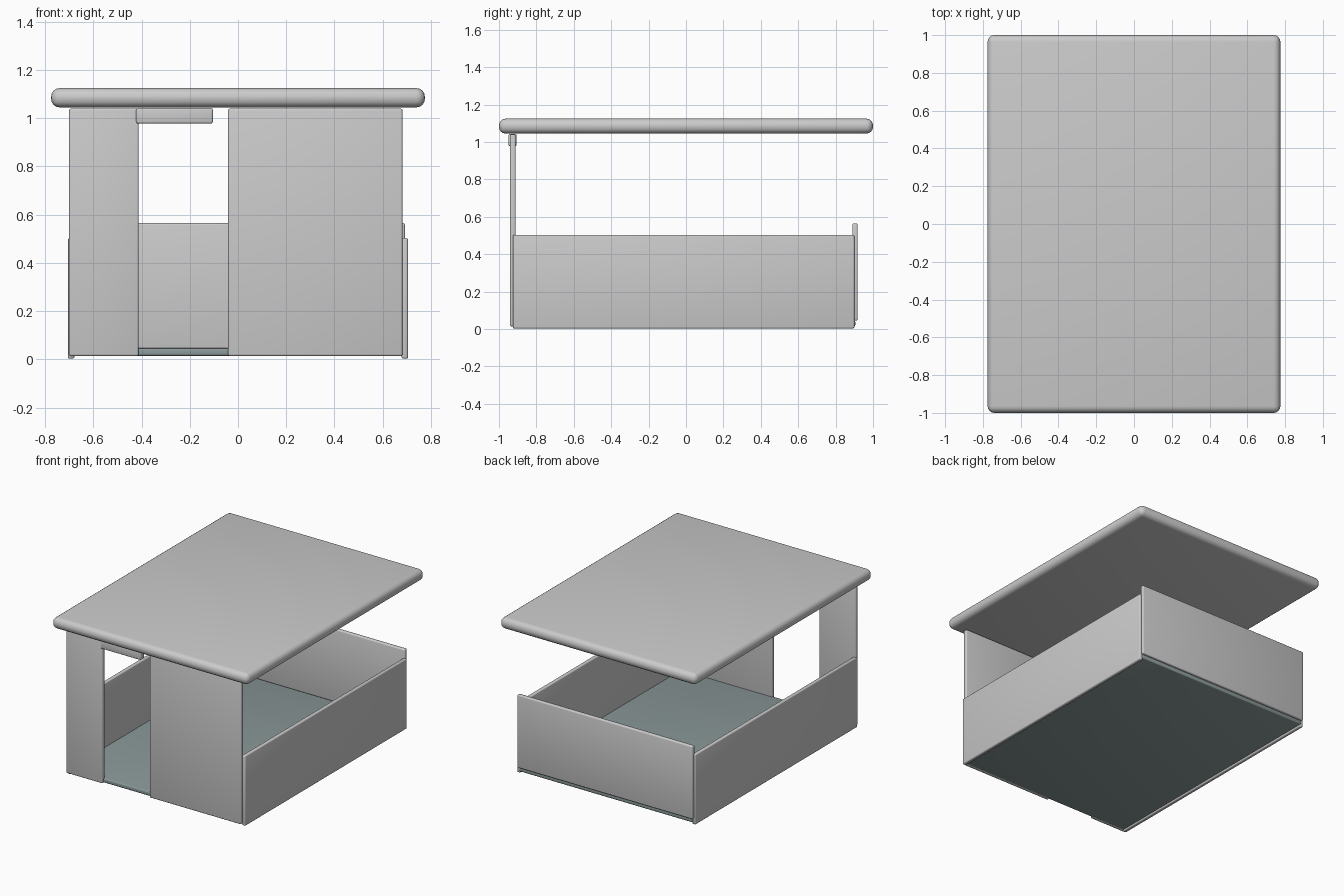
import bpy
import math

if "Cube" in bpy.data.objects:
    bpy.data.objects.remove(bpy.data.objects["Cube"])


def panel(name, x, y, z, radius=0.008, segments=3):
    """Rounded box spanning the given (min, max) ranges."""
    spans = (x, y, z)
    bpy.ops.mesh.primitive_cube_add(size=1, location=[(a + b) / 2 for a, b in spans])
    ob = bpy.context.object
    ob.name = name
    ob.scale = [b - a for a, b in spans]
    bpy.ops.object.transform_apply(location=False, rotation=False, scale=True)
    bevel = ob.modifiers.new("rounded_edges", 'BEVEL')
    bevel.width = radius
    bevel.segments = segments
    bpy.ops.object.modifier_apply(modifier=bevel.name)
    bpy.ops.object.shade_smooth_by_angle(angle=math.radians(40))
    return ob


# Overhanging roof slab with a nearly full-round edge
panel("roof", (-0.775, 0.775), (-1.0, 1.0), (1.045, 1.125), 0.036, 4)

# Floor slab, slightly darker and bluish
floor = panel("floor", (-0.685, 0.685), (-0.925, 0.905), (0.015, 0.046))
mat = bpy.data.materials.new("floor_grey")
mat.diffuse_color = (0.26, 0.32, 0.32, 1)
mat.use_nodes = True
mat.node_tree.nodes["Principled BSDF"].inputs["Base Color"].default_value = mat.diffuse_color
floor.data.materials.append(mat)

# Low side walls
for side, s in (("left", -1), ("right", 1)):
    x = sorted((s * 0.678, s * 0.705))
    panel(side + "_wall", x, (-0.925, 0.9), (0.003, 0.503))

# Low back wall
panel("back_wall", (-0.692, 0.692), (0.889, 0.918), (0.045, 0.565))

# Full height front panels either side of the doorway
front = (-0.941, -0.911)
panel("front_left_wall", (-0.70, -0.412), front, (0.014, 1.04))
panel("front_right_wall", (-0.041, 0.682), front, (0.014, 1.04))

# Short header over the doorway
panel("door_header", (-0.422, -0.104), (-0.949, -0.905), (0.978, 1.042))
